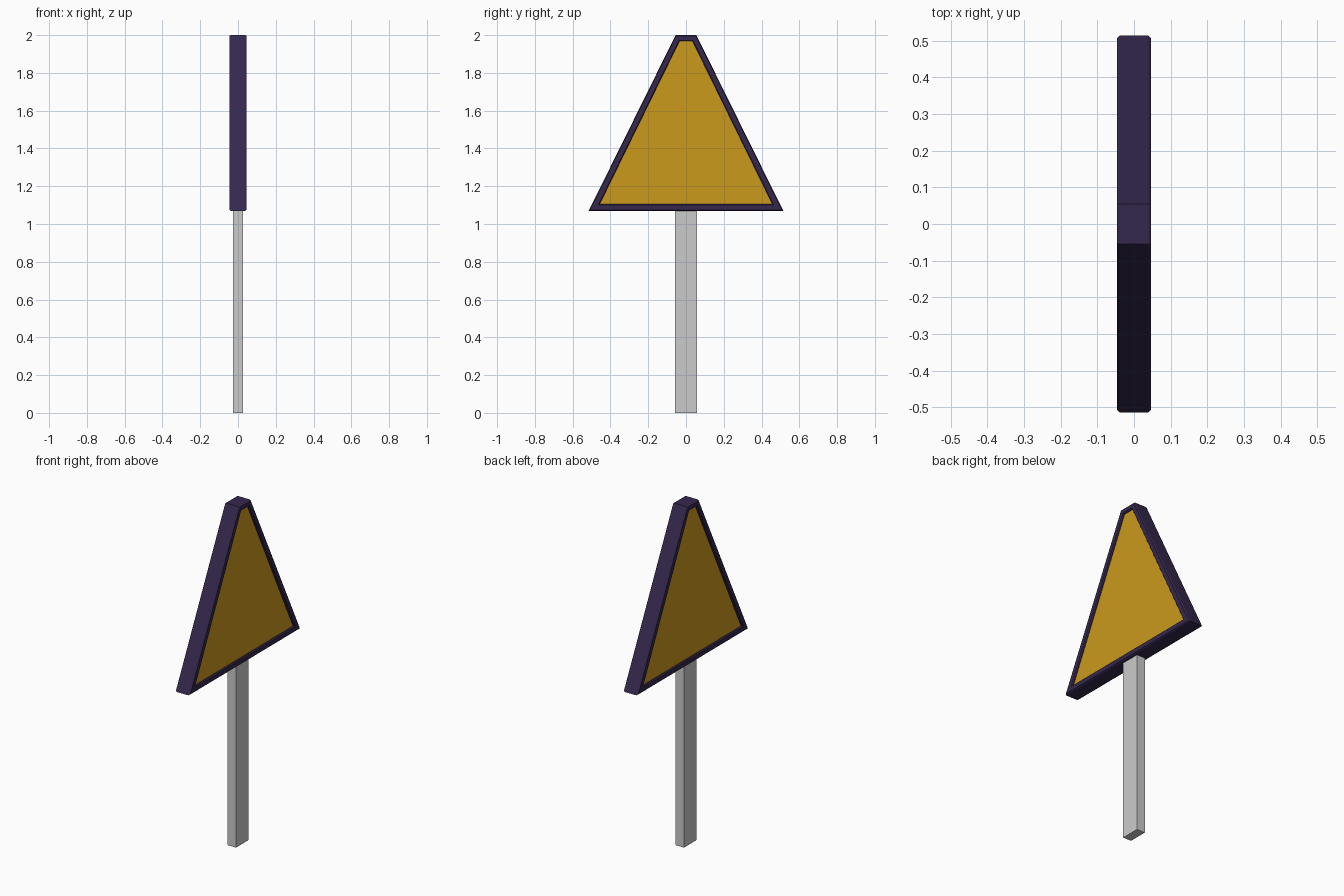
import bpy, bmesh

if "Cube" in bpy.data.objects:
    bpy.data.objects.remove(bpy.data.objects["Cube"])

# Trapezoid outlines of the sign as (y, z): outer rim and inner rim
OUTER = [(-0.515, 1.07), (0.515, 1.07), (0.055, 2.0), (-0.055, 2.0)]
INNER = [(-0.457, 1.105), (0.457, 1.105), (0.034, 1.968), (-0.034, 1.968)]


def material(name, rgb):
    mat = bpy.data.materials.new(name)
    mat.diffuse_color = (*rgb, 1)
    mat.use_nodes = True
    mat.node_tree.nodes["Principled BSDF"].inputs["Base Color"].default_value = mat.diffuse_color
    return mat


def loft(name, sections, closed, mat=None):
    """Join outlines given as (blend from outer to inner, x position)."""
    bm = bmesh.new()
    rings = []
    for t, x in sections:
        rings.append([bm.verts.new((x, a[0] + (b[0] - a[0]) * t, a[1] + (b[1] - a[1]) * t))
                      for a, b in zip(OUTER, INNER)])
    pairs = list(zip(rings, rings[1:]))
    if closed:
        pairs.append((rings[-1], rings[0]))
    else:
        bm.faces.new(rings[0])
        bm.faces.new(rings[-1])
    for r, s in pairs:
        for i in range(4):
            j = (i + 1) % 4
            bm.faces.new((r[i], r[j], s[j], s[i]))
    bmesh.ops.recalc_face_normals(bm, faces=bm.faces)
    mesh = bpy.data.meshes.new(name)
    bm.to_mesh(mesh)
    bm.free()
    obj = bpy.data.objects.new(name, mesh)
    bpy.context.collection.objects.link(obj)
    if mat:
        mesh.materials.append(mat)
    return obj


# Frame: closed ring with small chamfers on its front and back edges
half = [(0, 0.039), (0.13, 0.046), (0.87, 0.046), (1, 0.040)]
loft("sign_frame", half + [(t, -x) for t, x in reversed(half)], True,
     material("dark_purple", (0.035, 0.021, 0.075)))

# Panel: recessed slab visible on both sides, edges tucked into the frame
loft("sign_panel", [(0.9, -0.036), (0.9, 0.036)], False,
     material("amber", (0.6, 0.32, 0.012)))

# Post: flat rectangular bar
bpy.ops.mesh.primitive_cube_add(size=1, location=(0, 0, 0.54))
post = bpy.context.object
post.name = "post"
post.scale = (0.054, 0.114, 1.08)
